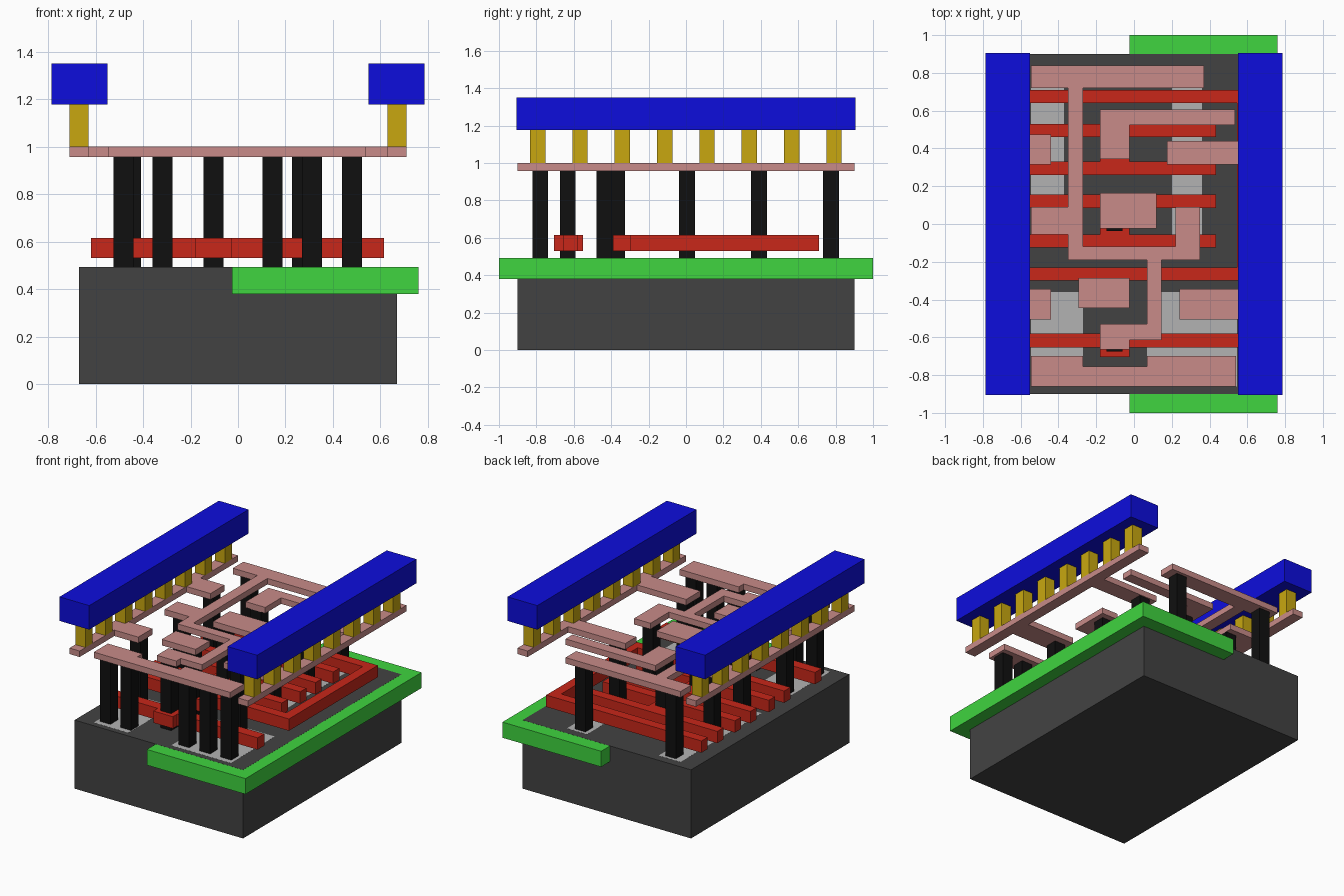
import bpy, bmesh

if "Cube" in bpy.data.objects:
    bpy.data.objects.remove(bpy.data.objects["Cube"])


def material(name, r, g, b):
    m = bpy.data.materials.new(name)
    m.diffuse_color = (r, g, b, 1)
    m.use_nodes = True
    m.node_tree.nodes["Principled BSDF"].inputs["Base Color"].default_value = m.diffuse_color
    return m


DARK = material("dark_silicon", .055, .055, .055)
GREEN = material("well_green", .05, .66, .05)
LIGHT = material("implant_grey", .45, .45, .45)
RED = material("gate_red", .58, .02, .01)
BLACK = material("contact_black", .005, .005, .005)
PINK = material("metal_pink", .58, .26, .25)
YELLOW = material("via_yellow", .58, .39, .005)
BLUE = material("rail_blue", .004, .004, .72)


def plate(name, outline, z0, z1, mat):
    """Extrude a flat outline from z0 up to z1."""
    bm = bmesh.new()
    base = bm.faces.new([bm.verts.new((x, y, z0)) for x, y in outline])
    top = bmesh.ops.extrude_face_region(bm, geom=[base])["geom"]
    bmesh.ops.translate(bm, vec=(0, 0, z1 - z0),
                        verts=[v for v in top if isinstance(v, bmesh.types.BMVert)])
    bmesh.ops.recalc_face_normals(bm, faces=bm.faces)
    me = bpy.data.meshes.new(name)
    bm.to_mesh(me)
    bm.free()
    me.materials.append(mat)
    ob = bpy.data.objects.new(name, me)
    bpy.context.collection.objects.link(ob)
    return ob


def box(name, x0, x1, y0, y1, z0, z1, mat):
    return plate(name, [(x0, y0), (x1, y0), (x1, y1), (x0, y1)], z0, z1, mat)


# Substrate, well and implants
TOP = .493
box("substrate", -.67, .67, -.9, .9, 0, TOP, DARK)
box("well", -.025, .76, -1, 1, .38, TOP - .0005, GREEN)
for name, x0, x1, y0, y1 in [("front_left", -.545, -.27, -.86, -.36),
                             ("front_right", .07, .545, -.86, -.36),
                             ("back_left", -.545, -.37, -.08, .84),
                             ("back_right", .2, .36, -.08, .84)]:
    box("implant_" + name, x0, x1, y0, y1, TOP - .05, TOP + .0005, LIGHT)

# Gates: a bracket around the cell, two H-shaped pairs and a front strip
G0, G1 = .53, .615
L, R, P0, P1 = -.62, .615, -.18, -.025
plate("gate_bracket", [
    (L, .71), (R, .71), (R, -.3), (P1, -.3), (P1, -.39), (P0, -.39), (P0, -.3),
    (L, -.3), (L, -.23), (.545, -.23), (.545, .64), (L, .64)], G0, G1, RED)
for name, lo, hi in [("gate_pair_back", .26, .53), ("gate_pair_middle", -.125, .155)]:
    w, end = .07, .435
    plate(name, [
        (L, lo), (end, lo), (end, lo + w), (P1, lo + w), (P1, hi - w), (end, hi - w),
        (end, hi), (L, hi), (L, hi - w), (P0, hi - w), (P0, lo + w), (L, lo + w)],
        G0, G1, RED)
plate("gate_front", [
    (L, -.655), (P0, -.655), (P0, -.705), (P1, -.705), (P1, -.655), (R, -.655),
    (R, -.58), (P1, -.58), (P1, -.55), (P0, -.55), (P0, -.58), (L, -.58)], G0, G1, RED)

# Contact posts: one list of x positions for each row in y
M0, M1 = .957, 1.0
rows = [(-.78, [-.482, -.318, .145, .312, .48]), (-.632, [-.1025]),
        (-.437, [-.482, .312]), (-.367, [-.1025]), (.005, [-.45, -.1025, .27]),
        (.39, [-.482, -.1025, .27]), (.775, [-.45, .27])]
h = .042
for r, (y, xs) in enumerate(rows):
    for i, x in enumerate(xs):
        box(f"contact_{r}_{i}", x - h, x + h, y - h, y + h, TOP, M0, BLACK)

# First metal: signal wires
wires = {
    "wire_long": [
        (-.545, .84), (.37, .84), (.37, .72), (-.27, .72), (-.27, -.12), (.22, -.12),
        (.22, .09), (.35, .09), (.35, -.19), (.145, -.19), (.145, -.615), (P1, -.615),
        (P1, -.665), (P0, -.665), (P0, -.53), (.07, -.53), (.07, -.19), (-.35, -.19),
        (-.35, -.055), (-.545, -.055), (-.545, .09), (-.35, .09), (-.35, .72),
        (-.545, .72)],
    "wire_hook": [(P0, .605), (.535, .605), (.535, .525), (P1, .525), (P1, .345),
                  (P0, .345)],
    "wire_front": [(-.545, -.86), (.54, -.86), (.54, -.7), (.07, -.7), (.07, -.755),
                   (-.27, -.755), (-.27, -.7), (-.545, -.7)],
    "wire_pad_middle": [(P0, -.025), (.12, -.025), (.12, .165), (P0, .165)],
    "wire_pad_front": [(-.295, -.445), (P1, -.445), (P1, -.285), (-.295, -.285)],
}
for name, outline in wires.items():
    plate(name, outline, M0, M1, PINK)

# Supply rails: first-metal strip with tabs, vias, heavy beam on top
for name, s, tabs in [("left", -1, [(.44, -.505, -.345), (.44, .315, .475)]),
                      ("right", 1, [(.24, -.505, -.345), (.175, .315, .44)])]:
    outline = [(.71, .9), (.71, -.9), (.63, -.9)]
    for x, y0, y1 in tabs:
        outline += [(.63, y0), (x, y0), (x, y1), (.63, y1)]
    outline.append((.63, .9))
    plate("supply_strip_" + name, [(s * x, y) for x, y in outline], M0, M1, PINK)
    for i in range(8):
        y = -.793 + i * .2263
        box(f"via_{name}_{i}", s * .67 - .04, s * .67 + .04, y - .041, y + .041,
            M1, 1.177, YELLOW)
    box("supply_beam_" + name, s * .668 - .118, s * .668 + .118, -.905, .905,
        1.177, 1.35, BLUE)
